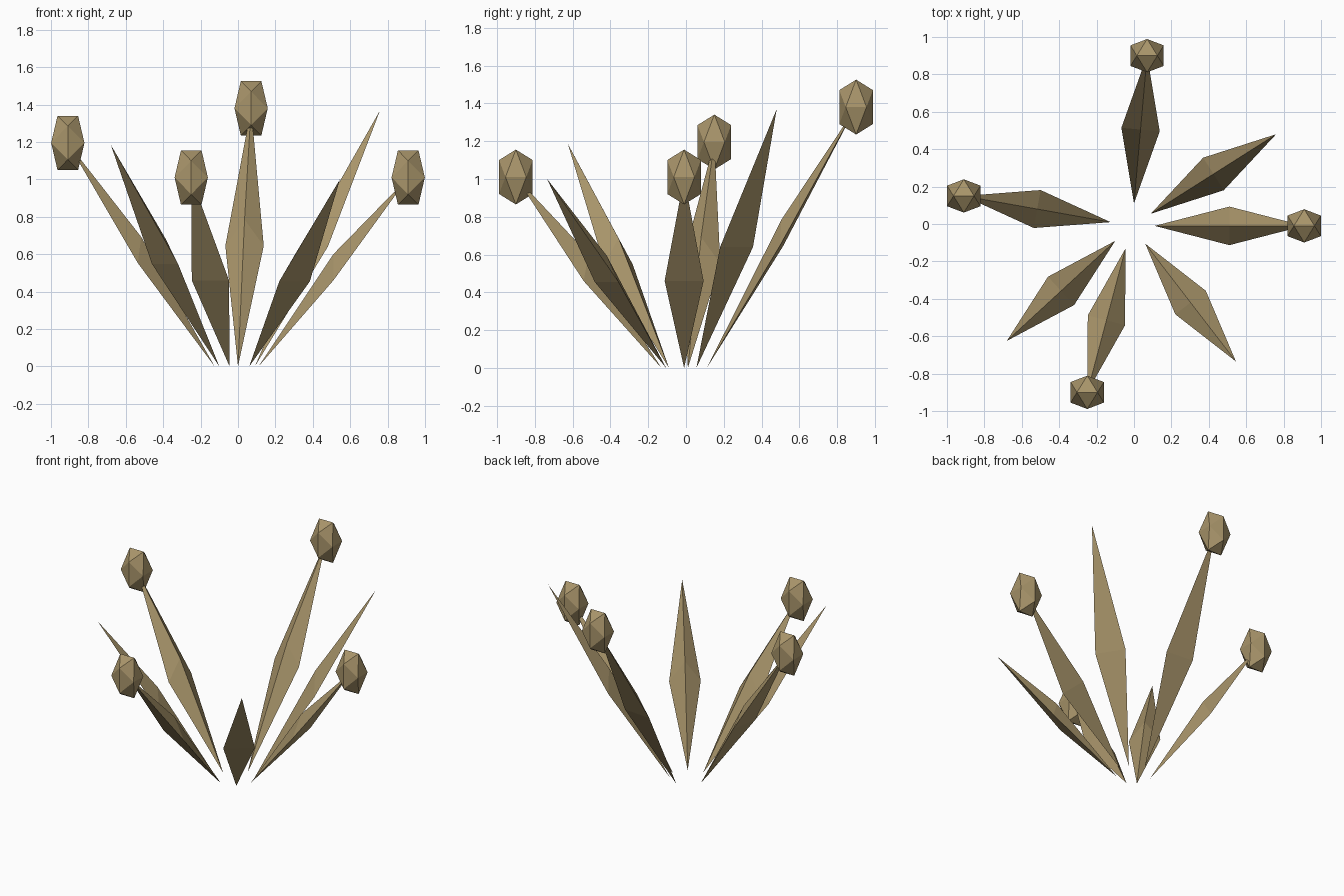
import bpy, bmesh
from mathutils import Vector

if "Cube" in bpy.data.objects:
    bpy.data.objects.remove(bpy.data.objects["Cube"])

tan = bpy.data.materials.new("dry_tan")
tan.diffuse_color = (0.39, 0.296, 0.144, 1)
tan.use_nodes = True
tan.node_tree.nodes["Principled BSDF"].inputs["Base Color"].default_value = tan.diffuse_color


def hull_object(name, points):
    """Closed flat-faced solid around a few points."""
    bm = bmesh.new()
    for p in points:
        bm.verts.new(p)
    bmesh.ops.convex_hull(bm, input=bm.verts)
    bmesh.ops.recalc_face_normals(bm, faces=bm.faces)
    mesh = bpy.data.meshes.new(name)
    bm.to_mesh(mesh)
    bm.free()
    mesh.materials.append(tan)
    obj = bpy.data.objects.new(name, mesh)
    bpy.context.collection.objects.link(obj)
    return obj


def leaf(name, base, tip):
    """Three-sided blade: ridge on the inner side, flat underside."""
    base, tip = Vector(base), Vector(tip)
    mid = (base + tip) / 2
    d = tip - base
    side = Vector((-d.y, d.x, 0)).normalized() * 0.103
    drop = Vector((0, 0, -0.045))
    ridge = mid + Vector((0, 0, 0.095))
    return hull_object(name, [base, tip, ridge, mid + side + drop, mid - side + drop])


def pod(name, centre):
    """Icosahedron stretched upwards."""
    a, b, s = 0.055, 0.089, 1.63
    pts = []
    for i in (-1, 1):
        for j in (-1, 1):
            pts += [(i * a, 0, j * b * s), (i * b, j * a, 0), (0, i * b, j * a * s)]
    return hull_object(name, [Vector(centre) + Vector(p) for p in pts])


# base point, tip point, carries a pod
leaves = [
    ((0.00, 0.11, 0), (0.07, 0.90, 1.38), True),
    ((0.09, 0.055, 0), (0.76, 0.48, 1.37), False),
    ((0.11, -0.01, 0), (0.91, -0.01, 1.01), True),
    ((0.06, -0.105, 0), (0.545, -0.735, 1.00), False),
    ((-0.045, -0.13, 0), (-0.25, -0.90, 1.01), True),
    ((-0.10, -0.09, 0), (-0.68, -0.625, 1.185), False),
    ((-0.125, 0.01, 0), (-0.91, 0.15, 1.195), True),
]
for n, (base, tip, has_pod) in enumerate(leaves, 1):
    leaf(f"leaf_{n}", base, tip)
    if has_pod:
        pod(f"seed_pod_{n}", tip)
